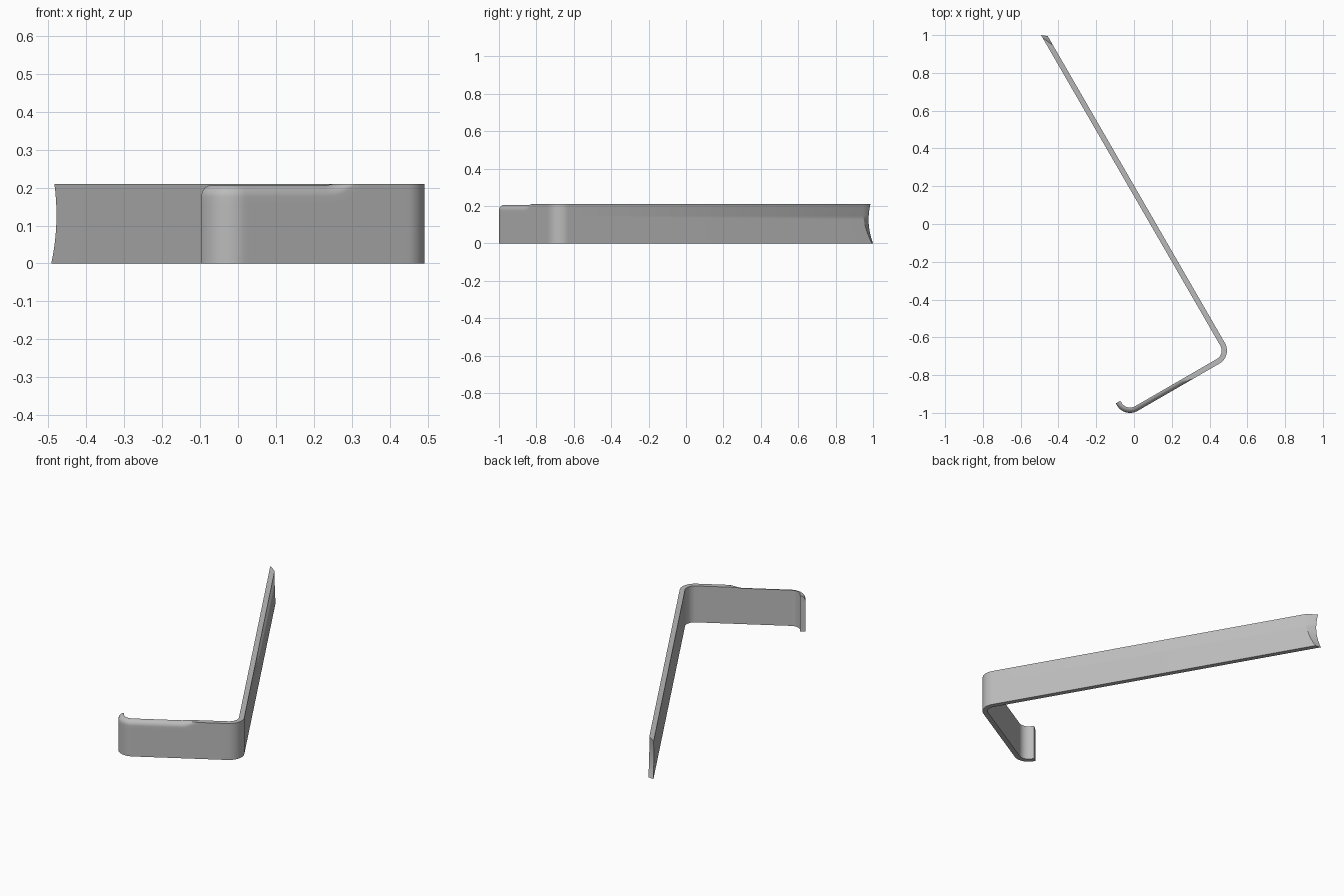
import bpy, bmesh, math
from mathutils import Vector

cube = bpy.data.objects.get("Cube")
if cube:
    bpy.data.objects.remove(cube)

HEIGHT, THICK, RADIUS = 0.21, 0.028, 0.08
ROWS, ROUND, ARC = 10, 8, 14
LIP_LOW, LIP_HIGH = 0.034, 0.004      # drop of the rounded edge, outside and inside
CORNER, HOOK = Vector((0.412, -0.67)), Vector((-0.021, -0.92))


def direction(degrees):
    a = math.radians(degrees)
    return Vector((math.cos(a), math.sin(a)))


def arc(centre, start, end):
    """Outer path points with their outward normals around one bend."""
    steps = [direction(start + (end - start) * i / ARC) for i in range(ARC + 1)]
    return [(centre + n * RADIUS, n) for n in steps]


def lip_drop(x, d):
    """Rounded top edge on the hook arm, running out towards the corner."""
    profile = LIP_HIGH + (LIP_LOW - LIP_HIGH) * (1 - math.sqrt(1 - (1 - d) ** 2))
    run = min(max((x - 0.24) / 0.07, 0), 1)
    return max(profile - LIP_LOW * run * run, 0)


def free_end(n, d, z):
    """Point on the scooped end of the long arm, at depth d from the outside."""
    t, out = z / HEIGHT, 1 - d
    y = 1 - (0.078 + 0.034 * out) * t + 0.064 * t * t - 0.005 * out
    dist = RADIUS - THICK * d
    along = (y - CORNER.y - n.y * dist) / n.x
    return CORNER + n * dist + Vector((-n.y, n.x)) * along


# Path of the outer face: long arm, corner, short arm, hook
corner, hook = arc(CORNER, 30, -60), arc(HOOK, -60, -150)
a, b = corner[-1][0], hook[0][0]
short_arm = [(a.lerp(b, i / 40), corner[-1][1]) for i in range(1, 40)]
tip_point, tip_normal = hook[-1]
tip = (tip_point + Vector((tip_normal.y, -tip_normal.x)) * 0.012, tip_normal)
path = [(None, corner[0][1])] + corner + short_arm + hook + [tip]

# Sweep the strip section along the path
bm = bmesh.new()
rings = []
for p, n in path:
    x = p.x if p else 1
    section = [(0, (HEIGHT - lip_drop(x, 0)) * i / ROWS) for i in range(ROWS + 1)]
    for i in range(1, ROUND):
        d = 1 - math.cos(math.pi / 2 * i / ROUND)
        section.append((d, HEIGHT - lip_drop(x, d)))
    section += [(1, (HEIGHT - lip_drop(x, 1)) * i / ROWS) for i in range(ROWS, -1, -1)]
    ring = []
    for d, z in section:
        q = p - n * THICK * d if p else free_end(n, d, z)
        ring.append(bm.verts.new((q.x, q.y, z)))
    rings.append(ring)

for r, s in zip(rings, rings[1:]):
    for i in range(len(r)):
        j = (i + 1) % len(r)
        bm.faces.new((r[i], r[j], s[j], s[i]))

# Close both ends in rows
for ring in (rings[0], rings[-1]):
    for i in range(ROWS):
        bm.faces.new((ring[i], ring[i + 1], ring[-2 - i], ring[-1 - i]))
    bm.faces.new(ring[ROWS:ROWS + ROUND + 1])
bmesh.ops.recalc_face_normals(bm, faces=bm.faces)

mesh = bpy.data.meshes.new("bent_strip")
bm.to_mesh(mesh)
bm.free()
strip = bpy.data.objects.new("bent_strip", mesh)
bpy.context.collection.objects.link(strip)

# Plain grey material
grey = bpy.data.materials.new("light_grey")
grey.use_nodes = True
colour = (0.5, 0.5, 0.5, 1)
grey.diffuse_color = colour
grey.node_tree.nodes["Principled BSDF"].inputs["Base Color"].default_value = colour
mesh.materials.append(grey)

bpy.ops.object.select_all(action="DESELECT")
strip.select_set(True)
bpy.context.view_layer.objects.active = strip
bpy.ops.object.shade_smooth_by_angle(angle=math.radians(30))
